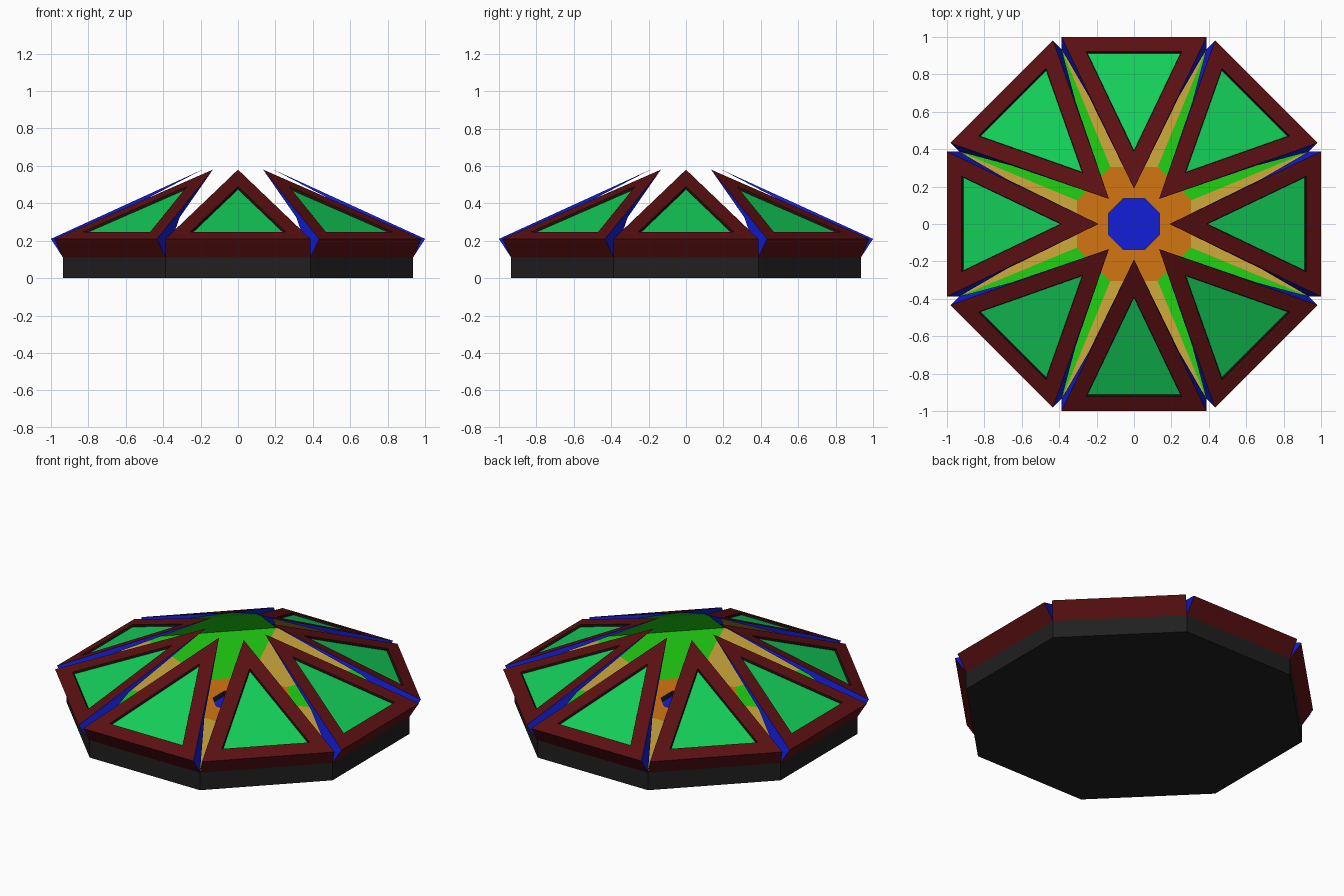
import bpy, bmesh, math
from mathutils import Matrix, Vector

if "Cube" in bpy.data.objects:
    bpy.data.objects.remove(bpy.data.objects["Cube"])

SIDES = 8
STEP = 2 * math.pi / SIDES
HALF = 0.935 * math.tan(STEP / 2)      # half width of one octagon side


def mat(name, r, g, b):
    m = bpy.data.materials.new(name)
    m.diffuse_color = (r, g, b, 1)
    m.use_nodes = True
    m.node_tree.nodes["Principled BSDF"].inputs["Base Color"].default_value = m.diffuse_color
    return m


BLACK = mat("black", 0.014, 0.014, 0.014)
RED = mat("dark_red", 0.105, 0.005, 0.006)
EDGE = mat("recess_dark", 0.015, 0.004, 0.004)
GLASS = mat("emerald", 0.007, 0.62, 0.10)
BLUE = mat("blue", 0.006, 0.013, 0.68)
TAN = mat("tan", 0.63, 0.40, 0.046)
GREEN = mat("green", 0.015, 0.65, 0.007)
ORANGE = mat("orange", 0.65, 0.18, 0.006)


def finish(name, bm, mats):
    me = bpy.data.meshes.new(name)
    bm.normal_update()
    bm.to_mesh(me)
    bm.free()
    for m in mats:
        me.materials.append(m)
    ob = bpy.data.objects.new(name, me)
    bpy.context.collection.objects.link(ob)
    return ob


def make_base():
    # octagonal tray: outer wall, coloured floor wedges, orange ring, sunken blue centre
    mats = [BLACK, TAN, GREEN, ORANGE, BLUE]
    profile = [(0.935, 0), (0.935, 0.11), (0.305, 0.11), (0.137, 0.11), (0.137, 0.08)]
    bm = bmesh.new()
    rings = []
    for apothem, z in profile:
        r = apothem / math.cos(STEP / 2)
        rings.append([bm.verts.new((r * math.cos((i + 0.5) * STEP),
                                    r * math.sin((i + 0.5) * STEP), z))
                      for i in range(SIDES)])
    for k in range(len(rings) - 1):
        for i in range(SIDES):
            j = (i + 1) % SIDES
            f = bm.faces.new((rings[k][i], rings[k][j], rings[k + 1][j], rings[k + 1][i]))
            f.material_index = (0, 1 + (j % 2), 3, 0)[k]
    bm.faces.new(rings[0][::-1])
    bm.faces.new(rings[-1]).material_index = 4
    finish("base", bm, mats)


def make_panel(index):
    # triangular petal: thick at the rim, thinning quickly to a sheet towards the tip
    under = GREEN if index % 2 else TAN
    mats = [RED, BLUE, under, EDGE, GLASS]
    bm = bmesh.new()
    rim, apex = Vector((HALF, -1.0, 0.21)), Vector((0, -0.19, 0.58))
    knee = rim.lerp(apex, 0.38) - 0.028 * Vector((0, -0.415, 0.91))
    top_l, top_r, low_l, low_r, knee_l, knee_r, tip = [bm.verts.new(c) for c in (
        (-rim.x, rim.y, rim.z), rim, (-HALF, -0.935, 0.11), (HALF, -0.935, 0.11),
        (-knee.x, knee.y, knee.z), knee, apex)]

    def face(index, *verts):
        f = bm.faces.new(verts)
        f.material_index = index
        return f

    face(0, low_l, low_r, top_r, top_l)
    for t, l, k, flip in ((top_r, low_r, knee_r, 1), (top_l, low_l, knee_l, -1)):
        face(1, *(t, l, k)[::flip])
        face(1, *(t, k, tip)[::flip])
    face(2, low_r, low_l, knee_l, knee_r)
    face(2, knee_r, knee_l, tip)
    pane = face(4, top_l, top_r, tip)
    bm.normal_update()
    # red frame, then the recessed pane
    frame = bmesh.ops.inset_individual(bm, faces=[pane], thickness=0.086,
                                       depth=0, use_even_offset=True)
    bm.normal_update()
    walls = bmesh.ops.inset_individual(bm, faces=[pane], thickness=0.005,
                                       depth=-0.012, use_even_offset=True)
    for faces, m in ((frame, 0), (walls, 3)):
        for f in faces["faces"]:
            f.material_index = m
    pane.material_index = 4
    bm.transform(Matrix.Rotation(index * STEP, 4, 'Z'))
    finish(f"panel_{index + 1}", bm, mats)


make_base()
for n in range(SIDES):
    make_panel(n)
